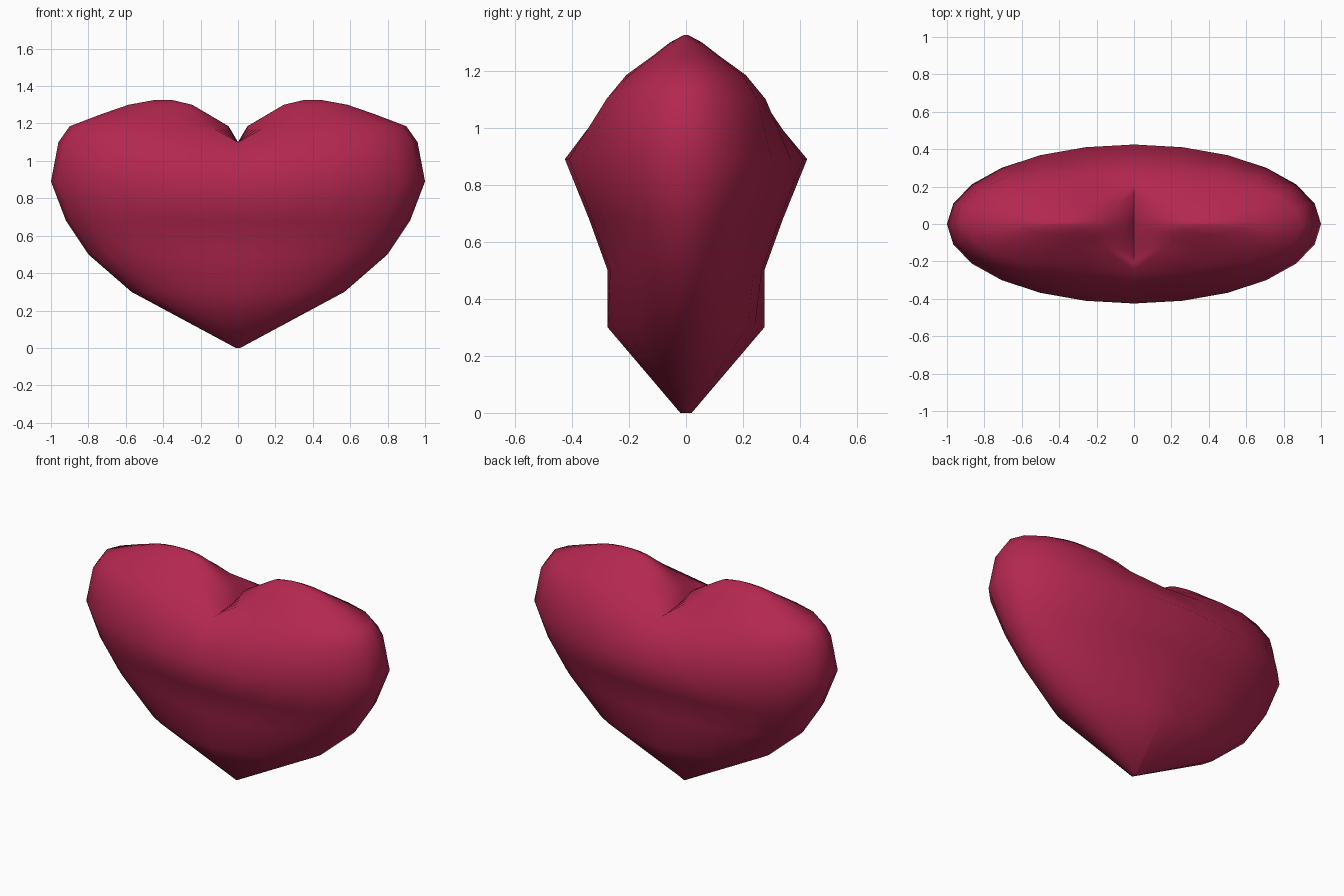
import bpy, bmesh
from math import sin, cos, radians, sqrt

if "Cube" in bpy.data.objects:
    bpy.data.objects.remove(bpy.data.objects["Cube"])

bm = bmesh.new()
N = 12      # segments of each half ring


def add(points):
    return [bm.verts.new(p) for p in points]


def half_ring(z, rx, ry, mid):
    # half ellipse from front centre, round the side, to back centre
    pts = []
    for i in range(N + 1):
        a = radians(180 * i / N)
        y = -cos(a) * (mid if i in (0, N) else ry)
        pts.append((0 if i in (0, N) else rx * sin(a), y, z))
    return pts


def skin(a, b, closed=False):
    n = len(a)
    for i in range(n if closed else n - 1):
        j = (i + 1) % n
        bm.faces.new((a[i], a[j], b[j], b[i]))


# lower body: stacked half ellipses (z, x radius, y radius, y at centre line)
rows = [(0.0, .012, .02, .02), (.30, .57, .25, .275), (.50, .80, .275, .275),
        (.68, .92, .34, .34), (.89, 1.0, .425, .425)]
rings = [add(half_ring(*r)) for r in rows]

# shoulder ring, dented at the cleft
shoulder = []
for x, y, z in half_ring(1.10, .96, 1, 1):
    d = .28 * sqrt(max(0, 1 - (max(0, x - .45) / .51) ** 2))
    d -= .03 * max(0, 1 - x / .45)
    shoulder.append((x, d if y > 0 else -d, z))
shoulder[N // 2] = (.96, 0, 1.10)
rings.append(add(shoulder))
for a, b in zip(rings, rings[1:]):
    skin(a, b)
bm.faces.new(list(reversed(rings[0])))

# top lobe: closed rings starting from the shoulder plus the cleft line
cleft = add([(0, .25 - .5 * k / N, 1.10) for k in range(1, N)])
loop = rings[-1] + cleft
for z, cx, rx, ry in [(1.185, .475, .425, .21), (1.25, .445, .285, .12),
                      (1.30, .415, .17, .055), (1.325, .40, .05, .008)]:
    angles = [-140 + 280 * i / N for i in range(N + 1)]
    angles += [140 + 80 * k / N for k in range(1, N)]
    nxt = add([(cx + rx * cos(radians(a)), ry * sin(radians(a)), z) for a in angles])
    skin(loop, nxt, True)
    loop = nxt
bm.faces.new(loop)

# mirror the half and weld along the middle
bmesh.ops.mirror(bm, geom=bm.verts[:] + bm.edges[:] + bm.faces[:],
                 axis='X', merge_dist=.0005)
bmesh.ops.recalc_face_normals(bm, faces=bm.faces[:])

mesh = bpy.data.meshes.new("heart")
bm.to_mesh(mesh)
bm.free()
heart = bpy.data.objects.new("heart", mesh)
bpy.context.collection.objects.link(heart)

mat = bpy.data.materials.new("crimson")
mat.diffuse_color = (.45, .02, .08, 1)
mat.use_nodes = True
mat.node_tree.nodes["Principled BSDF"].inputs["Base Color"].default_value = mat.diffuse_color
mesh.materials.append(mat)

bpy.context.view_layer.objects.active = heart
heart.select_set(True)
bpy.ops.object.shade_smooth_by_angle(angle=radians(60))
